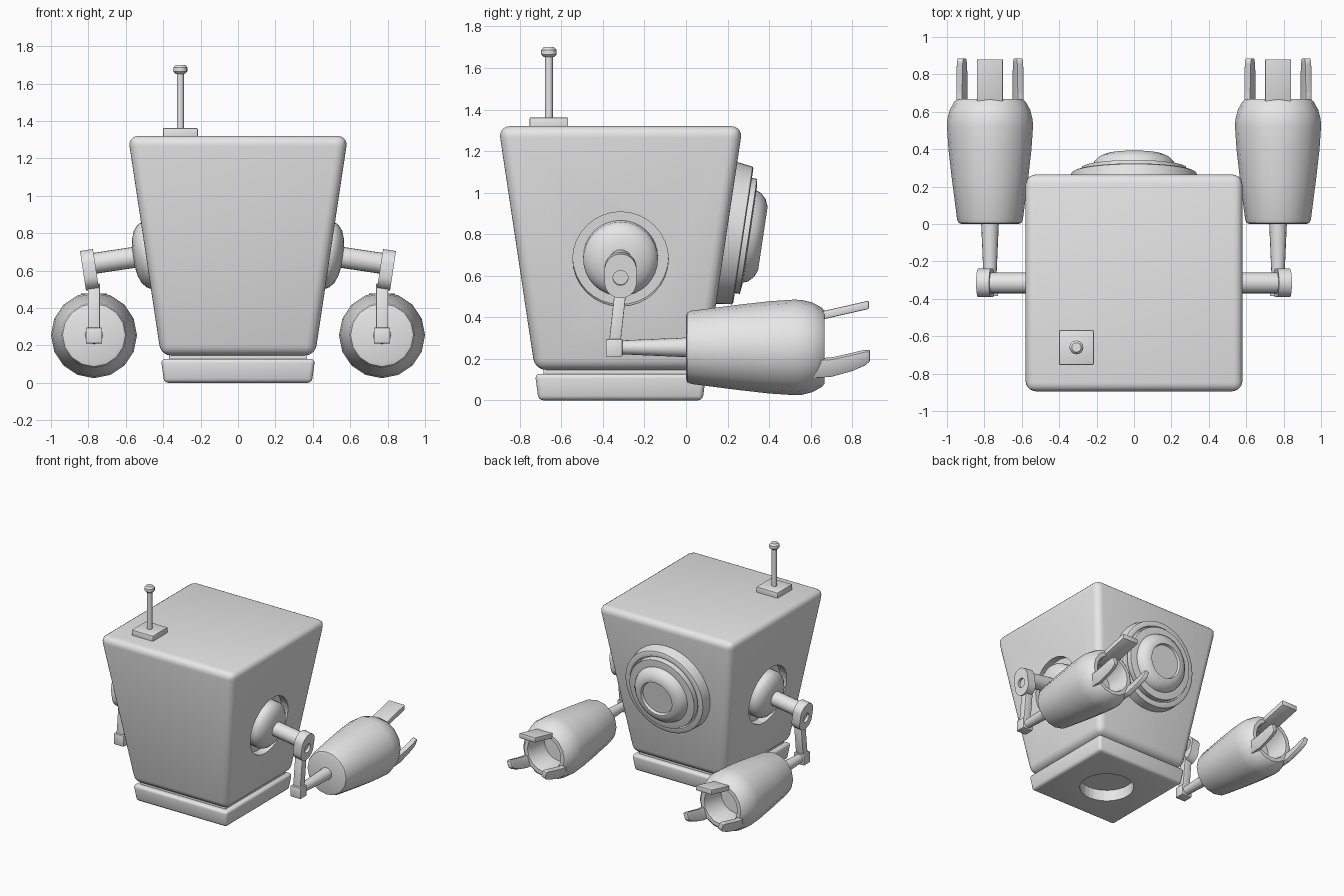
import bpy, bmesh, math
from mathutils import Vector, Matrix

cube = bpy.data.objects.get("Cube")
if cube:
    bpy.data.objects.remove(cube, do_unlink=True)

grey = bpy.data.materials.new("plain_grey")
grey.use_nodes = True
grey.diffuse_color = (0.8, 0.8, 0.8, 1)
grey.node_tree.nodes["Principled BSDF"].inputs["Base Color"].default_value = grey.diffuse_color

CY = -0.315                      # body centre along y
TILT = math.atan(0.175 / 1.17)   # slope of the body walls
C, S = math.cos(TILT), math.sin(TILT)


def frame(origin, axis, side):
    """Matrix whose z is the axis and whose x is the side direction."""
    z, x = Vector(axis), Vector(side)
    m = Matrix((x, z.cross(x), z)).transposed().to_4x4()
    m.translation = origin
    return m


def circle(r, h, n):
    return [Vector((r * math.cos(math.tau * i / n), r * math.sin(math.tau * i / n), h))
            for i in range(n)]


def rect(c, a, b):
    c, a, b = Vector(c), Vector(a), Vector(b)
    return [c - a - b, c + a - b, c + a + b, c - a + b]


def loft(name, rings, matrix=Matrix(), bevel=0, segments=2, smooth=True):
    """Skin a stack of rings, cap both ends and round the edges."""
    bm = bmesh.new()
    loops = [[bm.verts.new(matrix @ p) for p in ring] for ring in rings]
    n = len(loops[0])
    for a, b in zip(loops, loops[1:]):
        for i in range(n):
            j = (i + 1) % n
            bm.faces.new((a[i], a[j], b[j], b[i]))
    bm.faces.new(loops[0])
    bm.faces.new(loops[-1])
    if bevel:
        bmesh.ops.bevel(bm, geom=list(bm.edges), offset=bevel, segments=segments,
                        profile=0.5, affect='EDGES', clamp_overlap=True)
    bmesh.ops.recalc_face_normals(bm, faces=bm.faces)
    mesh = bpy.data.meshes.new(name)
    bm.to_mesh(mesh)
    bm.free()
    mesh.materials.append(grey)
    obj = bpy.data.objects.new(name, mesh)
    bpy.context.collection.objects.link(obj)
    if smooth:
        shade(obj)
    return obj


def activate(obj):
    bpy.ops.object.select_all(action='DESELECT')
    obj.select_set(True)
    bpy.context.view_layer.objects.active = obj


def shade(obj):
    activate(obj)
    bpy.ops.object.shade_smooth_by_angle(angle=math.radians(35))


def lathe(name, profile, matrix, n=32, **kw):
    return loft(name, [circle(r, h, n) for r, h in profile], matrix, **kw)


def cut(obj, radius, low, high, matrix):
    """Sink a round hole into an object."""
    cutter = lathe("cutter", [(radius, low), (radius, high)], matrix, smooth=False)
    cutter.hide_render = True
    mod = obj.modifiers.new("hole", 'BOOLEAN')
    mod.operation, mod.solver, mod.object = 'DIFFERENCE', 'EXACT', cutter
    activate(obj)
    bpy.ops.object.modifier_apply(modifier=mod.name)
    bpy.data.objects.remove(cutter, do_unlink=True)
    shade(obj)


def square(z, half):
    return rect((0, CY, z), (half, 0, 0), (0, half, 0))


# Body, neck and base
body = loft("body", [square(0.145, 0.412), square(1.32, 0.588)], bevel=0.055, segments=5)
loft("neck", [square(0.1, 0.37), square(0.2, 0.37)])
base = loft("base", [square(0, 0.395), square(0.128, 0.412)], bevel=0.022, segments=3)
cut(base, 0.2, -0.1, 0.09, Matrix.Translation((0, CY, 0)))

# Big round eye on the back wall
eye = frame((0, 0.197, 0.805), (0, C, -S), (-1, 0, 0))
lathe("eye_ring", [(0.35, -0.03), (0.335, 0.075), (0.325, 0.08), (0.295, 0.08), (0.29, 0.06)],
      eye, 48)
lathe("eye_lens", [(0.282, 0), (0.28, 0.105), (0.235, 0.11), (0.225, 0.11), (0.215, 0.135),
                   (0.19, 0.16), (0.155, 0.175), (0.135, 0.175), (0.128, 0.155)], eye, 48)

# Antenna
ax, ay = -0.308, -0.66
loft("antenna_plate", [rect((ax, ay, z), (0.093, 0, 0), (0, 0.093, 0)) for z in (1.3, 1.362)],
     bevel=0.006)
spot = Matrix.Translation((ax, ay, 0))
lathe("antenna_rod", [(0.019, 1.34), (0.019, 1.67)], spot, 16)
lathe("antenna_tip", [(0.025, 1.652), (0.037, 1.664), (0.037, 1.686), (0.025, 1.7)], spot, 16)

for s, side in ((1, "left"), (-1, "right")):
    # Shoulder socket and ball
    arm = frame((s * 0.492, CY, 0.68), (s * C, 0, -S), (0, s, 0))
    cut(body, 0.23, -0.06, 0.2, arm)
    lathe(side + "_shoulder", [(0.18, -0.08), (0.18, 0), (0.168, 0.022), (0.14, 0.045),
                               (0.1, 0.06), (0.05, 0.068)], arm)
    lathe(side + "_upper_arm", [(0.056, 0), (0.056, 0.3)], arm, 20)

    # Rounded elbow link with a pin hole
    outline = []
    for i in range(24):
        a = math.tau * (i + 0.5) / 24
        outline.append((0.077 * math.cos(a), 0.077 * math.sin(a) - (0.062 if i > 11 else 0)))
    elbow = loft(side + "_elbow", [[Vector((x, y, h)) for x, y in outline]
                                   for h in (0.275, 0.345)], arm)
    cut(elbow, 0.036, 0.325, 0.4, arm @ Matrix.Translation((0, -0.04, 0)))

    # Forearm bar, wrist block and wrist rod
    hx = s * 0.77
    loft(side + "_forearm", [rect((hx, y, z), (0.032, 0, 0), (0, 0.028, 0))
                             for y, z in ((-0.345, 0.26), (-0.315, 0.53))], bevel=0.004)
    loft(side + "_wrist_block", [rect((hx, -0.346, z), (0.044, 0, 0), (0, 0.04, 0))
                                 for z in (0.21, 0.295)], bevel=0.005)
    hand = frame((hx, 0, 0.255), (0, 1, 0), (-1, 0, 0))
    lathe(side + "_wrist_rod", [(0.033, -0.32), (0.048, 0.02)], hand, 16)

    # Hollow hand
    lathe(side + "_hand", [(0.15, 0), (0.168, 0.006), (0.176, 0.025), (0.205, 0.25),
                           (0.222, 0.4), (0.23, 0.52), (0.228, 0.56), (0.215, 0.61),
                           (0.19, 0.655), (0.175, 0.667), (0.145, 0.667), (0.138, 0.65),
                           (0.13, 0.48)], hand, 16)

    # One flat finger above, two curved fingers below
    loft(side + "_top_finger", [rect((hx, y, z), (0.07, 0, 0), (0, 0, 0.02))
                                for y, z in ((0.55, 0.385), (0.66, 0.41), (0.88, 0.46))],
         bevel=0.006)
    for t in (1, -1):
        lean = Vector((t * 0.35, 0, 1)).normalized()
        across = Vector((1, 0, -t * 0.35)).normalized()
        path = ((0.55, 0.15, 0.045), (0.7, 0.16, 0.045), (0.8, 0.185, 0.042),
                (0.86, 0.205, 0.036), (0.885, 0.215, 0.025))
        loft(side + "_lower_finger", [rect((hx + t * 0.15, y, z), across * 0.018, lean * h)
                                      for y, z, h in path], bevel=0.005)
